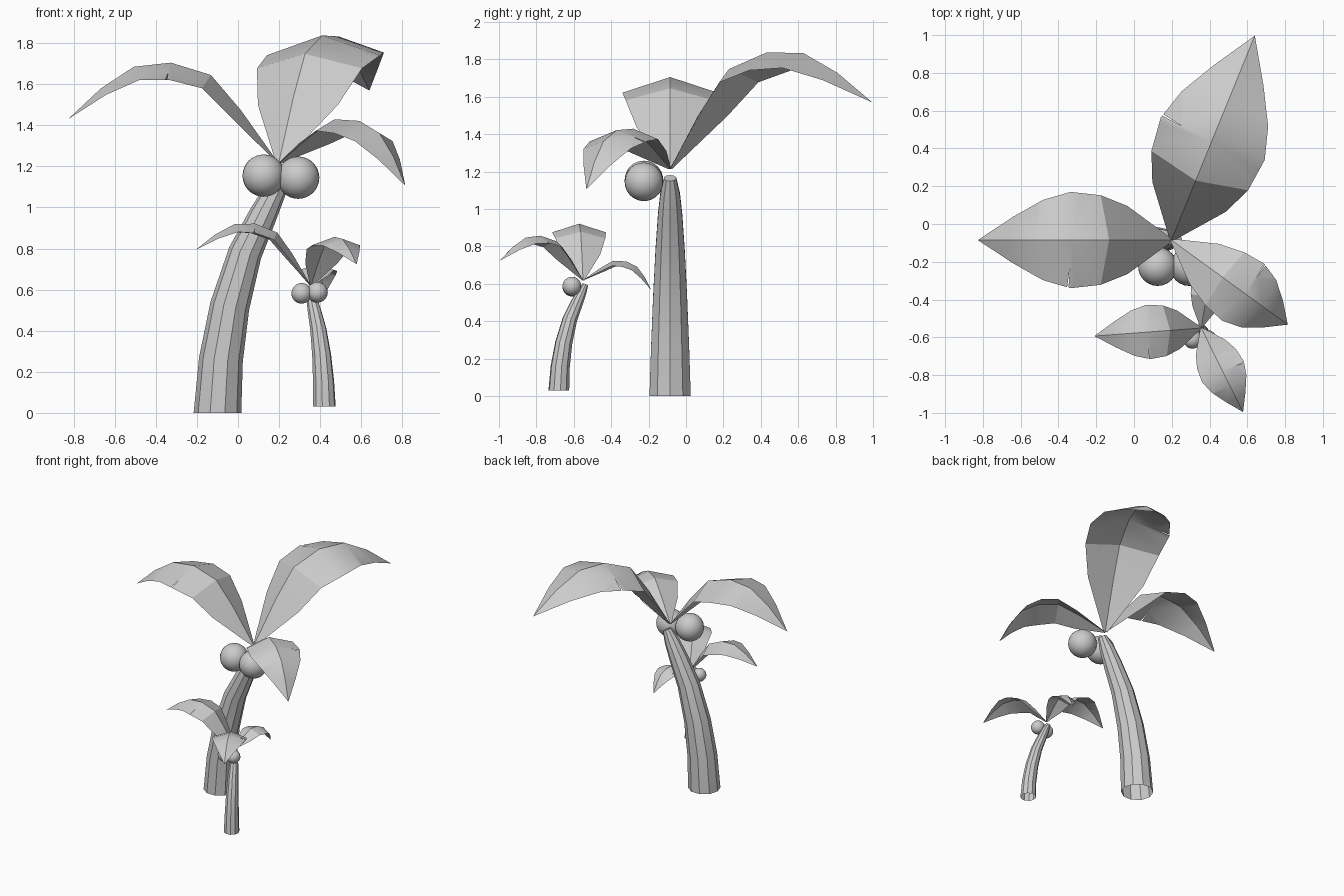
import bpy, bmesh
from math import radians, cos, sin, pi
from mathutils import Matrix, Vector

if "Cube" in bpy.data.objects:
    bpy.data.objects.remove(bpy.data.objects["Cube"])

# Trunk spine: x, z, radius
SPINE = [(0, 0, .116), (.017, .26, .107), (.06, .52, .096), (.135, .78, .082),
         (.225, .97, .068), (.28, 1.08, .055), (.325, 1.165, .034)]
# Frond midrib: distance out, height, half width
RIB = [(0, 0, .012), (.185, .26, .18), (.33, .43, .237), (.525, .49, .255),
       (.705, .47, .212), (.865, .365, .122), (1.025, .215, 0)]
# Torn slits per side: segment -> positions along it
SLITS = {1: {1: [.75], 2: [.2, .85], 3: [.1, .85]},
         -1: {1: [.6], 2: [.3, .5, .65], 4: [.2]}}
# Fronds: name, scale, pitch, heading
FRONDS = [("left", 1, 0, 180), ("back", 1.166, 5, 67.8), ("front", .735, -20, -36)]


def finish(name, bm, matrix, angle=30):
    mesh = bpy.data.meshes.new(name)
    bm.transform(matrix)
    bm.to_mesh(mesh)
    bm.free()
    ob = bpy.data.objects.new(name, mesh)
    bpy.context.collection.objects.link(ob)
    bpy.ops.object.select_all(action='DESELECT')
    ob.select_set(True)
    bpy.context.view_layer.objects.active = ob
    bpy.ops.object.shade_smooth_by_angle(angle=radians(angle))
    return ob


def tangent(pts, i):
    a, b = pts[max(i - 1, 0)], pts[min(i + 1, len(pts) - 1)]
    return Vector((b[0] - a[0], 0, b[1] - a[1])).normalized()


def trunk(name, matrix, sides=10):
    bm = bmesh.new()
    rings = []
    for i, (x, z, r) in enumerate(SPINE):
        t = tangent(SPINE, i) if i else Vector((0, 0, 1))
        u, v = Vector((t.z, 0, -t.x)), Vector((0, 1, 0))
        rings.append([bm.verts.new(Vector((x, 0, z)) + r * (u * cos(a) + v * sin(a)))
                      for a in (2 * pi * k / sides for k in range(sides))])
    for a, b in zip(rings, rings[1:]):
        for k in range(sides):
            n = (k + 1) % sides
            bm.faces.new((a[k], a[n], b[n], b[k]))
    bm.faces.new(rings[-1])
    finish(name, bm, matrix)


def frond(name, matrix):
    bm = bmesh.new()
    mids = [Vector((s, 0, z)) for s, z, w in RIB]
    mv = [bm.verts.new(p) for p in mids]
    for side in (1, -1):
        # Margins hang below the midrib, square to its slope
        edge = []
        for i, (s, z, w) in enumerate(RIB):
            t = tangent(RIB, i)
            edge.append(mids[i] + Vector((0, side * w, 0)) + Vector((t.z, 0, -t.x)) * w * .33)
        ev = [bm.verts.new(p) for p in edge[:-1]] + [mv[-1]]
        for i in range(len(RIB) - 1):
            loop = [mv[i], ev[i]]
            for t in SLITS[side].get(i, []):
                for dt, depth in ((-.025, 0), (-.12, .42), (.025, 0)):
                    p = edge[i].lerp(edge[i + 1], t + (dt if not depth else 0))
                    if depth:
                        p = p.lerp(mids[i].lerp(mids[i + 1], t + dt), depth)
                    loop.append(bm.verts.new(p))
            loop += [ev[i + 1]] if ev[i + 1] is not mv[-1] else []
            loop.append(mv[i + 1])
            bm.faces.new(loop if side < 0 else loop[::-1])
    bmesh.ops.triangulate(bm, faces=[f for f in bm.faces if len(f.verts) > 4])
    bm.normal_update()
    for f in bm.faces:
        if f.normal.z < 0:
            f.normal_flip()
    finish(name, bm, matrix)


def coconut(name, loc, r):
    bm = bmesh.new()
    bmesh.ops.create_uvsphere(bm, u_segments=24, v_segments=16, radius=r)
    finish(name, bm, Matrix.Translation(loc))


def palm(prefix, loc, scale, turn):
    place = Matrix.Translation(loc) @ Matrix.Rotation(radians(turn), 4, 'Z') @ Matrix.Scale(scale, 4)
    trunk(prefix + "_trunk", place)
    for name, size, pitch, heading in FRONDS:
        frond(f"{prefix}_{name}_frond",
              place @ Matrix.Translation((.298, 0, 1.215))
              @ Matrix.Rotation(radians(heading), 4, 'Z')
              @ Matrix.Rotation(radians(-pitch), 4, 'Y') @ Matrix.Scale(size, 4))


# Tall palm, and the same palm smaller and turned
palm("tall_palm", (-.10, -.085, 0), 1, 0)
palm("small_palm", (.42, -.68, .03), .485, 116.5)

# Coconuts
coconut("tall_palm_coconut_left", (.125, -.225, 1.155), .103)
coconut("tall_palm_coconut_right", (.293, -.225, 1.145), .103)
coconut("small_palm_coconut_left", (.31, -.61, .582), .05)
coconut("small_palm_coconut_right", (.387, -.61, .587), .05)
